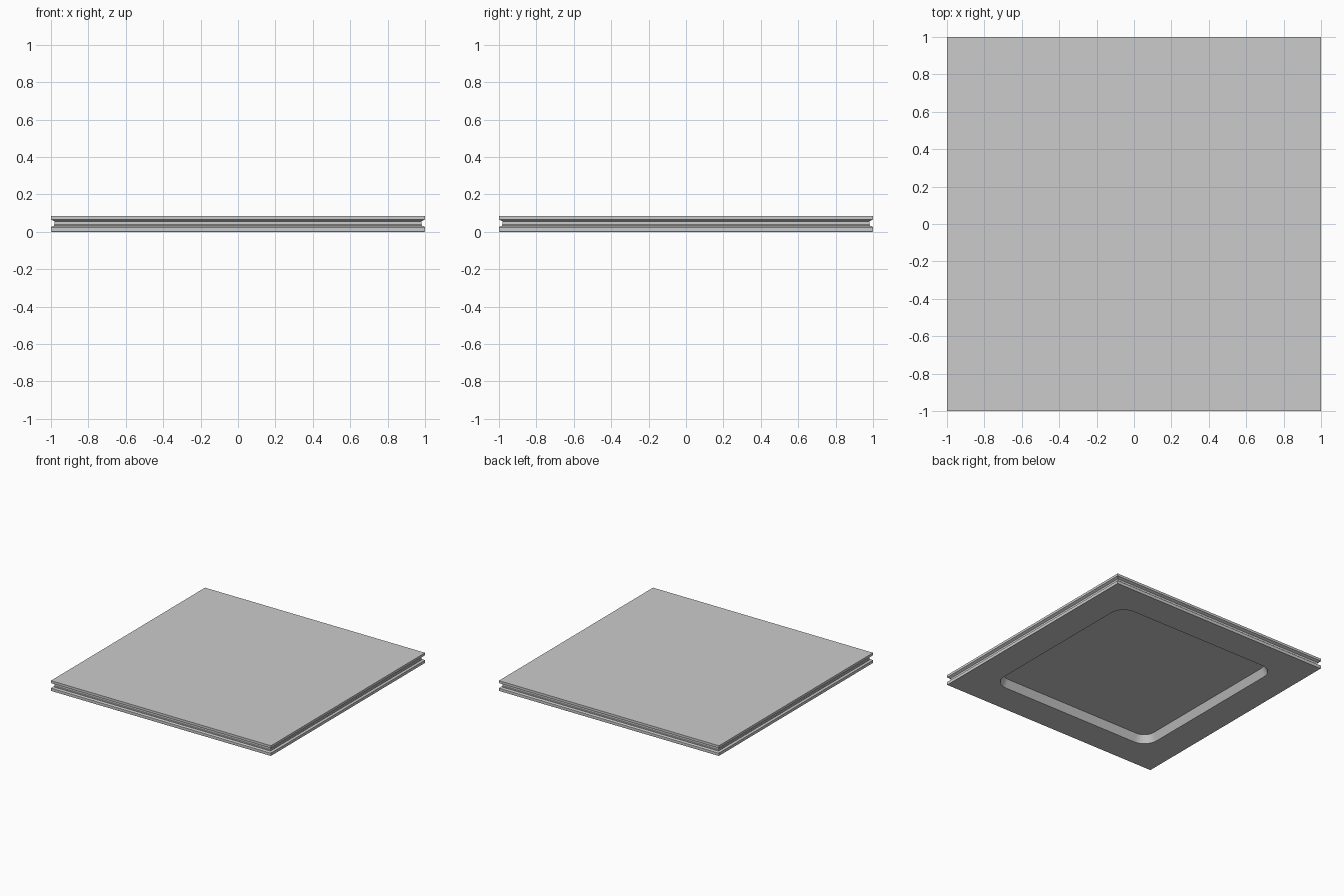
import bpy, bmesh, math

if "Cube" in bpy.data.objects:
    bpy.data.objects.remove(bpy.data.objects["Cube"])

H = 0.085  # total height


def rounded_square(half, radius, z, seg=10):
    """Counter-clockwise square outline; radius 0 gives sharp corners."""
    pts = []
    for k in range(4):
        a0 = k * math.pi / 2
        sx = 1 if k in (0, 3) else -1
        sy = 1 if k in (0, 1) else -1
        n = seg if radius > 0 else 0
        for i in range(n + 1):
            a = a0 + (math.pi / 2) * i / max(n, 1)
            pts.append((sx * (half - radius) + radius * math.cos(a),
                        sy * (half - radius) + radius * math.sin(a), z)
                       if radius > 0 else (sx * half, sy * half, z))
    return pts


def loft(name, outlines):
    """Closed solid through a stack of matching outlines."""
    bm = bmesh.new()
    rings = [[bm.verts.new(p) for p in o] for o in outlines]
    for lo, hi in zip(rings, rings[1:]):
        n = len(lo)
        for i in range(n):
            j = (i + 1) % n
            bm.faces.new((lo[i], lo[j], hi[j], hi[i]))
    bm.faces.new(rings[0][::-1])
    bm.faces.new(rings[-1])
    bmesh.ops.recalc_face_normals(bm, faces=bm.faces)
    mesh = bpy.data.meshes.new(name)
    bm.to_mesh(mesh)
    bm.free()
    obj = bpy.data.objects.new(name, mesh)
    bpy.context.collection.objects.link(obj)
    return obj


# Slab with a moulded groove running round all four sides
edge = [(0.998, 0.0), (1.0, 0.003), (1.0, 0.024), (0.994, 0.029), (0.984, 0.031),
        (0.984, 0.037), (0.98, 0.04), (0.98, 0.055), (0.99, 0.06), (1.0, 0.065), (1.0, H)]
slab = loft("slab", [rounded_square(h, 0, z) for h, z in edge])

# Shallow rounded pocket in the underside
pocket = [(0.75, -0.02), (0.75, 0.0), (0.72, 0.06)]
cutter = loft("pocket_cutter", [rounded_square(h, 0.12 - (0.75 - h), z) for h, z in pocket])
cutter.hide_render = True
cutter.hide_set(True)

cut = slab.modifiers.new("pocket", "BOOLEAN")
cut.operation = "DIFFERENCE"
cut.solver = "EXACT"
cut.object = cutter

# Bake the cut, remove the helper and smooth only the pocket corners
bpy.context.view_layer.objects.active = slab
slab.select_set(True)
bpy.ops.object.modifier_apply(modifier=cut.name)
bpy.data.objects.remove(cutter)
bpy.ops.object.shade_smooth_by_angle(angle=math.radians(20))
